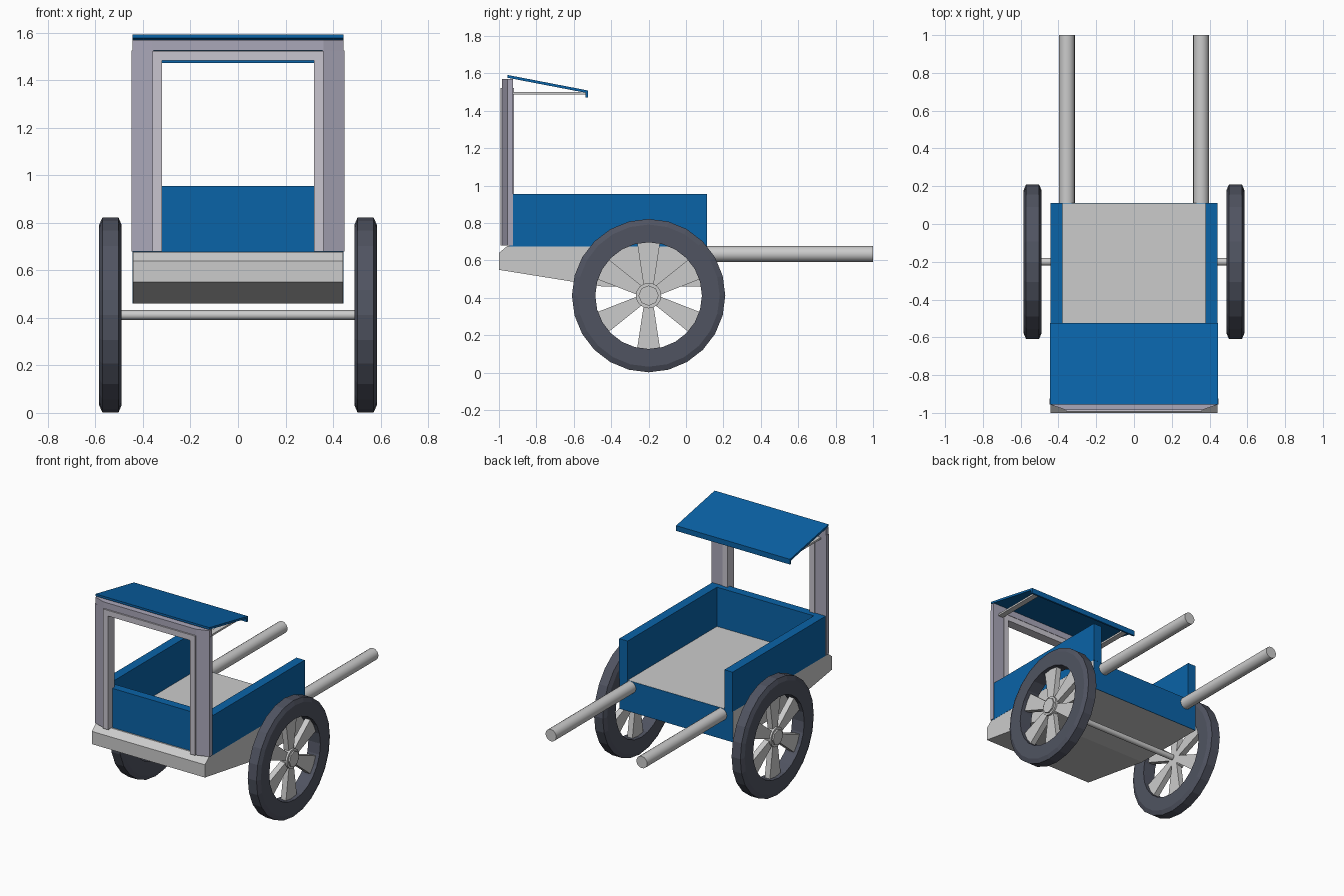
import bpy, bmesh, math
from mathutils import Matrix, Vector

if "Cube" in bpy.data.objects:
    bpy.data.objects.remove(bpy.data.objects["Cube"])


def material(name, rgb):
    m = bpy.data.materials.new(name)
    m.diffuse_color = (*rgb, 1)
    m.use_nodes = True
    m.node_tree.nodes["Principled BSDF"].inputs["Base Color"].default_value = m.diffuse_color
    return m


BLUE = material("blue_paint", (0.003, 0.125, 0.39))
RUBBER = material("dark_rubber", (0.08, 0.088, 0.12))
MAUVE = material("mauve_grey", (0.4, 0.385, 0.48))
PALE = material("pale_mauve", (0.58, 0.56, 0.62))


def finish(name, bm, mat=None, smooth=False):
    bmesh.ops.recalc_face_normals(bm, faces=bm.faces)
    me = bpy.data.meshes.new(name)
    bm.to_mesh(me)
    bm.free()
    ob = bpy.data.objects.new(name, me)
    bpy.context.collection.objects.link(ob)
    if mat:
        me.materials.append(mat)
    if smooth:
        bpy.context.view_layer.objects.active = ob
        bpy.ops.object.select_all(action='DESELECT')
        ob.select_set(True)
        bpy.ops.object.shade_smooth_by_angle(angle=math.radians(35))
    return ob


def prism(name, pts, vec, mat=None):
    """Extrude a closed polygon of 3D points along vec."""
    bm = bmesh.new()
    f = bm.faces.new([bm.verts.new(p) for p in pts])
    r = bmesh.ops.extrude_face_region(bm, geom=[f])
    bmesh.ops.translate(bm, vec=Vector(vec),
                        verts=[v for v in r["geom"] if isinstance(v, bmesh.types.BMVert)])
    return finish(name, bm, mat)


def box(name, x, y, z, mat=None):
    pts = [(x[0], y[0], z[0]), (x[1], y[0], z[0]), (x[1], y[1], z[0]), (x[0], y[1], z[0])]
    return prism(name, pts, (0, 0, z[1] - z[0]), mat)


def side_profile(name, yz, half_width, mat=None):
    return prism(name, [(-half_width, y, z) for y, z in yz], (2 * half_width, 0, 0), mat)


def rod(name, a, b, radius, sides=16):
    a, b = Vector(a), Vector(b)
    bm = bmesh.new()
    rot = (b - a).to_track_quat('Z', 'Y').to_matrix().to_4x4()
    bmesh.ops.create_cone(bm, cap_ends=True, segments=sides, radius1=radius, radius2=radius,
                          depth=(b - a).length, matrix=Matrix.Translation((a + b) / 2) @ rot)
    return finish(name, bm, None, True)


def span(s, a, b):
    return sorted((s * a, s * b))


# Chassis with sloping underside
side_profile("chassis", [(-1, 0.55), (-1, 0.64), (-0.955, 0.678), (0.108, 0.678),
                         (0.108, 0.46), (-0.44, 0.46)], 0.442)

# Cargo box panels
box("rear_panel", (-0.443, 0.443), (0.108, 0.111), (0.46, 0.677), BLUE)
box("front_wall", (-0.38, 0.38), (-0.945, -0.885), (0.675, 0.955), BLUE)

# Canopy frame
prism("frame_top_bar", [(-0.36, -0.985, 1.525), (0.36, -0.985, 1.525), (0.445, -0.955, 1.525),
                        (0.445, -0.925, 1.525), (-0.445, -0.925, 1.525),
                        (-0.445, -0.955, 1.525)], (0, 0, 0.045), MAUVE)
box("inner_top_bar", (-0.36, 0.36), (-0.992, -0.925), (1.483, 1.523), PALE)

# Roof with a lip along its lower edge
side_profile("roof", [(-0.955, 1.592), (-0.525, 1.509), (-0.525, 1.472), (-0.538, 1.472),
                      (-0.538, 1.497), (-0.955, 1.577)], 0.445, BLUE)

# Axle
WY, WZ = -0.2, 0.412
rod("axle", (-0.5, WY, WZ), (0.5, WY, WZ), 0.02)


def tyre(name, cx):
    section = [(0.285, -0.047), (0.38, -0.047), (0.41, -0.034),
               (0.41, 0.034), (0.38, 0.047), (0.285, 0.047)]
    n = 24
    bm = bmesh.new()
    rings = []
    for i in range(n):
        a = -math.pi / 2 + 2 * math.pi * i / n
        rings.append([bm.verts.new((cx + w, WY + r * math.cos(a), WZ + r * math.sin(a)))
                      for r, w in section])
    for i in range(n):
        p, q = rings[i], rings[(i + 1) % n]
        for j in range(len(section)):
            k = (j + 1) % len(section)
            bm.faces.new((p[j], p[k], q[k], q[j]))
    return finish(name, bm, RUBBER)


SPOKES = 8
# Spoke directions: vertical pair plus three evenly fanned on each side
ANGLES = [90, 270] + [c + d for c in (0, 180) for d in (-33, 33)]
ANGLES = [90 + 60 * i for i in range(6)]
for s, side in ((-1, "left"), (1, "right")):
    # Box side wall, handle and canopy strut
    box(side + "_wall", span(s, 0.378, 0.443), (-0.945, 0.112), (0.675, 0.955), BLUE)
    rod(side + "_handle", (s * 0.355, 0.1, 0.635), (s * 0.355, 1, 0.635), 0.042)
    box(side + "_roof_strut", span(s, 0.365, 0.405), (-0.93, -0.53), (1.487, 1.5))

    # Chamfered corner post and inner post
    prism(side + "_corner_post", [(s * x, y, 0.68) for x, y in
          ((0.355, -0.985), (0.448, -0.955), (0.448, -0.925), (0.355, -0.925))],
          (0, 0, 0.845), MAUVE)
    box(side + "_inner_post", span(s, 0.32, 0.36), (-0.992, -0.92), (0.68, 1.523), PALE)

    # Wheel with flat tapered spokes and an outer hub
    cx = s * 0.537
    tyre(side + "_tyre", cx)
    rod(side + "_hub", (cx - s * 0.01, WY, WZ), (cx + s * 0.033, WY, WZ), 0.068, 16)
    rod(side + "_hub_cap", (cx, WY, WZ), (cx + s * 0.043, WY, WZ), 0.054, 8)
    for i, deg in enumerate(ANGLES):
        a = math.radians(deg)
        u = Vector((0, math.cos(a), math.sin(a)))
        v = Vector((0, -math.sin(a), math.cos(a)))
        c = Vector((cx - 0.02, WY, WZ))
        prism(f"{side}_spoke_{i + 1}", [c + u * r + v * w for r, w in
              ((0, -0.018), (0.288, -0.062), (0.288, 0.062), (0, 0.018))], (0.04, 0, 0))
